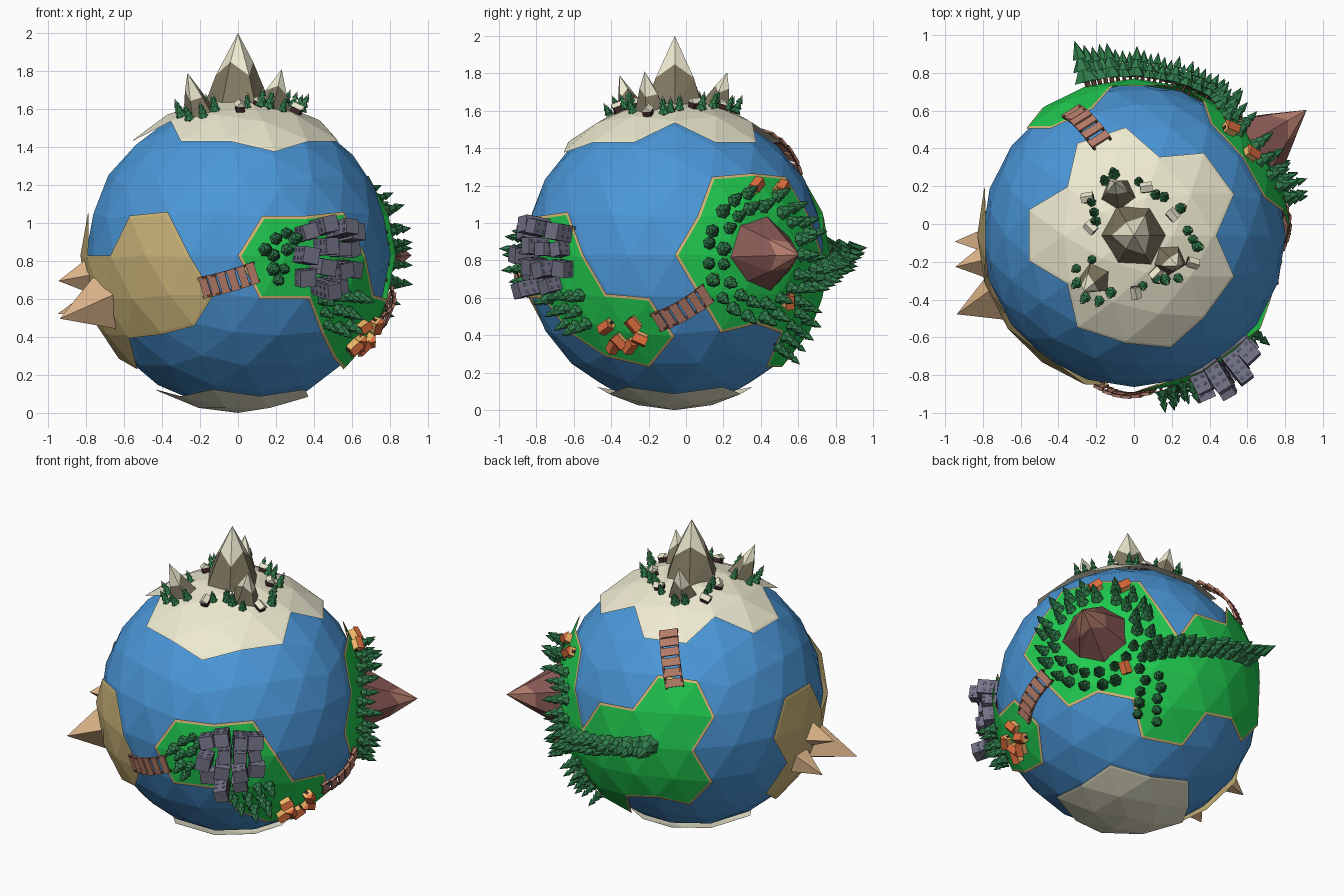
import bpy, bmesh, math, random
from math import radians, sin, cos, pi
from mathutils import Vector, Matrix

if "Cube" in bpy.data.objects:
    bpy.data.objects.remove(bpy.data.objects["Cube"])
random.seed(4)

CENTRE = Vector((0, -0.06, 0.83))
SEA, LAND, BASE = 0.803, 0.83, 0.815
COL = dict(sea=(.07, .31, .69), sand=(.68, .48, .19), grass=(.015, .6, .08), bank=(.01, .38, .05),
           desert=(.6, .46, .19), snow=(.85, .82, .63), leaf=(.03, .2, .07), trunk=(.12, .05, .03),
           rock=(.22, .19, .12), tower=(.17, .17, .24), window=(.1, .1, .16), wall=(.85, .46, .13),
           roof=(.75, .16, .05), lava_rock=(.25, .1, .09), ember=(.45, .2, .15), plank=(.46, .2, .14),
           dark=(.05, .02, .02), stone=(.75, .48, .26))
MATS = {}
for key, c in COL.items():
    MATS[key] = bpy.data.materials.new(key)
    MATS[key].diffuse_color = (*c, 1)


def direction(lon, lat):
    a, b = radians(lon), radians(lat)
    return Vector((cos(a) * cos(b), sin(a) * cos(b), sin(b)))


def frame(lon, lat, h=BASE, spin=0):
    d = direction(lon, lat)
    return Matrix.Translation(d * h) @ d.to_track_quat('Z', 'Y').to_matrix().to_4x4() @ Matrix.Rotation(spin, 4, 'Z')


class Part:
    """One object collecting primitives with material slots."""
    def __init__(self, name, *mats):
        self.name, self.mats, self.bm = name, mats, bmesh.new()

    def paint(self, verts, mat):
        for f in {f for v in verts for f in v.link_faces}:
            f.material_index = self.mats.index(mat)

    def box(self, m, size, mat, z=0):
        mm = m @ Matrix.Translation((0, 0, z + size[2] / 2)) @ Matrix.Diagonal((*size, 1))
        self.paint(bmesh.ops.create_cube(self.bm, size=1, matrix=mm)['verts'], mat)

    def cone(self, m, r1, r2, h, n, mat, z=0):
        self.paint(bmesh.ops.create_cone(self.bm, cap_ends=True, segments=n, radius1=r1, radius2=r2, depth=h,
                   matrix=m @ Matrix.Translation((0, 0, z + h / 2)))['verts'], mat)

    def gable(self, m, w, d, h, mat, z):
        p = [self.bm.verts.new(m @ Vector(c)) for c in
             ((-w, -d, z), (w, -d, z), (0, -d, z + h), (-w, d, z), (w, d, z), (0, d, z + h))]
        for ids in ((0, 1, 2), (5, 4, 3), (0, 3, 4, 1), (1, 4, 5, 2), (2, 5, 3, 0)):
            self.bm.faces.new([p[i] for i in ids])
        self.paint(p, mat)

    def peak(self, m, r, h, n, low, high, snow=0.5):
        """Faceted mountain with a zigzag cap of another colour."""
        base, mid = [], []
        for i in range(n):
            a = 2 * pi * i / n
            k = r * random.uniform(.88, 1.1)
            t = snow + (.1 if i % 2 else -.1)
            base.append(self.bm.verts.new(m @ Vector((k * cos(a), k * sin(a), -.02))))
            q = r * (1 - t) * 1.0
            mid.append(self.bm.verts.new(m @ Vector((q * cos(a), q * sin(a), h * t))))
        tip = self.bm.verts.new(m @ Vector((0, 0, h)))
        for i in range(n):
            j = (i + 1) % n
            for vs, mat in (((base[i], base[j], mid[j]), low), ((base[i], mid[j], mid[i]), low),
                            ((mid[i], mid[j], tip), high)):
                self.bm.faces.new(vs).material_index = self.mats.index(mat)

    def done(self):
        bmesh.ops.translate(self.bm, verts=self.bm.verts, vec=CENTRE)
        me = bpy.data.meshes.new(self.name)
        self.bm.to_mesh(me)
        self.bm.free()
        for k in self.mats:
            me.materials.append(MATS[k])
        ob = bpy.data.objects.new(self.name, me)
        bpy.context.collection.objects.link(ob)


# Ocean ball
ocean = Part("ocean", "sea")
bmesh.ops.create_icosphere(ocean.bm, subdivisions=3, radius=SEA)
ocean.done()


def inside(p, poly):
    if p.dot(sum(poly, Vector())) < 0:
        return False
    total = 0
    for a, b in zip(poly, poly[1:] + poly[:1]):
        u, v = a - p * a.dot(p), b - p * b.dot(p)
        total += math.atan2(p.dot(u.cross(v)), u.dot(v))
    return abs(total) > pi


def land(name, outline, top, shore, bank):
    """Raise the ball facets inside a lon/lat outline, with a shore and a bank."""
    poly = [direction(*c) for c in outline]
    part = Part(name, *dict.fromkeys((top, shore, bank)))
    bm = part.bm
    bmesh.ops.create_icosphere(bm, subdivisions=3, radius=SEA - .002)
    out = [f for f in bm.faces if not inside(f.calc_center_median().normalized(), poly)]
    bmesh.ops.delete(bm, geom=out, context='FACES')
    for mat, width, r in ((shore, .016, SEA + .016), (bank, .014, LAND)):
        tops = [f for f in bm.faces if f.material_index == 0 and not f.tag]
        rim = bmesh.ops.inset_region(bm, faces=tops, use_boundary=True, use_even_offset=True, thickness=width)['faces']
        rim = set(rim)
        for f in rim:
            f.material_index = part.mats.index(mat)
            f.tag = True
        for v in {v for f in bm.faces if not f.tag for v in f.verts}:
            v.co = v.co.normalized() * r
    part.done()


# Land masses
land("east_grassland", [(0, 0), (18, 30), (54, 30), (63, 13), (72, 0), (82, 13), (98, 16), (108, 32), (126, 30),
     (135, 13), (126, 0), (134, -16), (126, -30), (108, -27), (90, -30), (86, -46), (58, -46), (54, -30),
     (36, -27), (18, -30), (10, -16)], "grass", "sand", "bank")
land("front_grassland", [(-90, 0), (-82, 13), (-46, 16), (-36, 0), (-27, -13), (-10, -16), (0, -32), (-14, -46),
     (-36, -42), (-54, -30), (-62, -16), (-82, -16)], "grass", "sand", "bank")
land("desert", [(242, 16), (262, -13), (252, -27), (216, -32), (202, -46), (180, -42), (162, -30), (170, -13),
     (162, 0), (170, 16), (190, 16), (198, 0), (216, 0), (226, 13)], "desert", "desert", "desert")
land("north_snowfield", [(166, 46), (144, 58), (122, 46), (94, 46), (72, 58), (50, 46), (22, 46), (0, 58), (-22, 46),
     (-50, 46), (-72, 42), (-94, 46), (-122, 46), (-144, 58), (-166, 46)], "snow", "snow", "snow")
land("south_snowfield", [(36 + 72 * i, -58) for i in range(5)], "snow", "snow", "snow")

# Snowy mountains
mountains = Part("mountains", "rock", "snow")
mountains.peak(frame(0, 90, .81), .19, .36, 6, "rock", "snow", .48)
for lon, lat, r, h in ((110, 73, .1, .21), (-35, 74, .1, .21), (-132, 67.5, .095, .23)):
    mountains.peak(frame(lon, lat, .81), r, h, 5, "rock", "snow", .5)
mountains.done()

# Volcano
volcano = Part("volcano", "lava_rock", "ember")
volcano.peak(frame(36, 0, .81, .5), .2, .32, 7, "lava_rock", "ember", .55)
volcano.done()

# Desert pyramids
pyramids = Part("pyramids", "stone")
for lon, lat, r, h, s in ((204, -18, .15, .27, .3), (182, -18, .09, .19, .8), (190, -8, .09, .16, .1)):
    pyramids.cone(frame(lon, lat, .81, s), r, 0, h, 4, "stone")
pyramids.done()


# Trees
def tree(part, m, h, mats):
    part.cone(m, h * .06, h * .06, h * .25, 5, "trunk", -.01)
    for i, (z, r, k) in enumerate(((.15, .27, .42), (.38, .22, .36), (.62, .16, .38))):
        part.cone(m @ Matrix.Rotation(i * .5, 4, 'Z'), r * h, 0, k * h, 6, mats[0], z * h)
        if len(mats) > 1:
            part.cone(m @ Matrix.Rotation(i * .5, 4, 'Z'), r * h * .62, 0, k * h * .68, 6, mats[1], (z + k * .36) * h)


forest = Part("east_forest", "trunk", "leaf")
axis = frame(36, 0, 0).to_3x3()
houses_east = [(35, 26), (48, 25), (49, -17)]
spots = []
for dist, n in ((18, 17), (23.5, 21)):
    for i in range(n):
        a, t = 2 * pi * (i + random.uniform(-.2, .2)) / n, radians(dist)
        p = axis @ Vector((sin(t) * cos(a), sin(t) * sin(a), cos(t)))
        spots.append((math.degrees(math.atan2(p.y, p.x)), math.degrees(math.asin(p.z)), .14))
for i in range(22):
    t = i / 21
    spots.append((60 + 47 * t, -9 + 11 * t + (3.5 if i % 2 else -2) * (1 - t), .15 + .1 * t ** 3))
for i in range(10):
    spots.append((57 + 8 * (i % 2) + random.uniform(-2, 2), -17 - 2.4 * i, .13))
for lon, lat, h in spots:
    if all((lon - a) ** 2 + (lat - b) ** 2 > 20 for a, b in houses_east):
        tree(forest, frame(lon, lat, BASE, random.random()), h * random.uniform(.9, 1.1), ("leaf",))
forest.done()

grove = Part("front_groves", "trunk", "leaf")
for lon, lat in ((-76, 6), (-72, 8), (-77, 0), (-72, 2), (-77, -5), (-73, -5), (-75, -9), (-69, 6), (-80, 2),
                 (-56, -16), (-50, -15), (-44, -15), (-39, -15), (-54, -21), (-48, -20), (-42, -21),
                 (-51, -26), (-45, -27), (-39, -26)):
    tree(grove, frame(lon, lat, BASE, random.random()), random.uniform(.11, .15), ("leaf",))
grove.done()

snow_trees = Part("snowy_trees", "trunk", "leaf", "snow")
for lon, lat in ((108, 66), (118, 67), (62, 73), (52, 72), (-4, 68), (-10, 66), (5, 70), (-55, 70), (-44, 67),
                 (-62, 72), (-140, 62), (-128, 60), (-118, 62), (-150, 65), (-112, 67), (150, 73), (160, 75),
                 (142, 70), (-150, 72), (85, 70), (30, 70), (-80, 71)):
    tree(snow_trees, frame(lon, lat, BASE), random.uniform(.09, .12), ("leaf", "snow"))
snow_trees.done()


# Cottages: walls, gable roof, door
def cottages(name, spots, wall, roof, s):
    part = Part(name, *dict.fromkeys((wall, roof, "dark")))
    for lon, lat in spots:
        m = frame(lon, lat, BASE, random.uniform(0, 6))
        part.box(m, (s, s * 1.2, s * .8 + .01), wall, -.01)
        part.gable(m, s * .62, s * .72, s * .5, roof, s * .78)
        part.box(m @ Matrix.Translation((0, -s * .6, 0)), (s * .35, .004, s * .5), "dark")
    part.done()


cottages("east_cottages", houses_east, "wall", "roof", .055)
cottages("front_cottages", [(-29, -27), (-17, -26), (-25, -33), (-20, -35), (-28, -35), (-15, -32)], "wall", "roof", .055)
cottages("snow_cabins", [(141, 68), (76, 72), (28, 74), (-25, 66), (-88, 69), (170, 74), (-60, 74)], "dark", "snow", .045)

# City towers with window panels
city = Part("city_towers", "tower", "window")
for lon, lat in ((-66, 0), (-65, 8), (-65, -8), (-59, 10), (-58, 3), (-59, -4), (-59, -11), (-52, 9), (-52, 2),
                 (-52, -5), (-52, -11), (-46, 8), (-46, 2), (-45, -5)):
    w, d, h = random.uniform(.07, .095), random.uniform(.07, .09), random.uniform(.1, .21)
    if abs(lon + 56) > 8:
        h *= .75
    m = frame(lon, lat, .8, random.uniform(-.25, .25))
    city.box(m, (w, d, h), "tower")
    for row in range(int(h / .045)):
        for k in (-.25, .25):
            z = .03 + row * .042
            city.box(m @ Matrix.Translation((k * w, 0, 0)), (w * .25, d + .004, .018), "window", z)
            city.box(m @ Matrix.Translation((0, k * d, 0)), (w + .004, d * .25, .018), "window", z)
city.done()

# Arched plank bridges
bridges = Part("bridges", "plank", "trunk")
for start, end in (((256, -12), (277, -6)), ((-8, -26), (13, -14)), ((117, 27), (109, 52))):
    a, b = direction(*start), direction(*end)
    ang = a.angle(b)
    for i in range(12):
        t = (i + .5) / 12
        d = (a * sin((1 - t) * ang) + b * sin(t * ang)).normalized()
        y = ((b - a) - d * (b - a).dot(d)).normalized()
        x = y.cross(d)
        p = d * (.825 + .03 * sin(pi * t))
        m = Matrix.Translation(p) @ Matrix((x, y, d)).transposed().to_4x4()
        step = ang * .85 / 12
        for s in (-.05, .05):
            bridges.box(m @ Matrix.Translation((s, 0, 0)), (.012, step * 1.05, .016), "trunk", -.006)
        if i % 2 == 0:
            bridges.box(m @ Matrix.Translation((0, step / 2, 0)), (.115, step * 1.6, .012), "plank")
bridges.done()

for m in bpy.data.materials:
    if m.users and not m.is_grease_pencil:
        m.use_nodes = True
        m.node_tree.nodes["Principled BSDF"].inputs["Base Color"].default_value = m.diffuse_color
